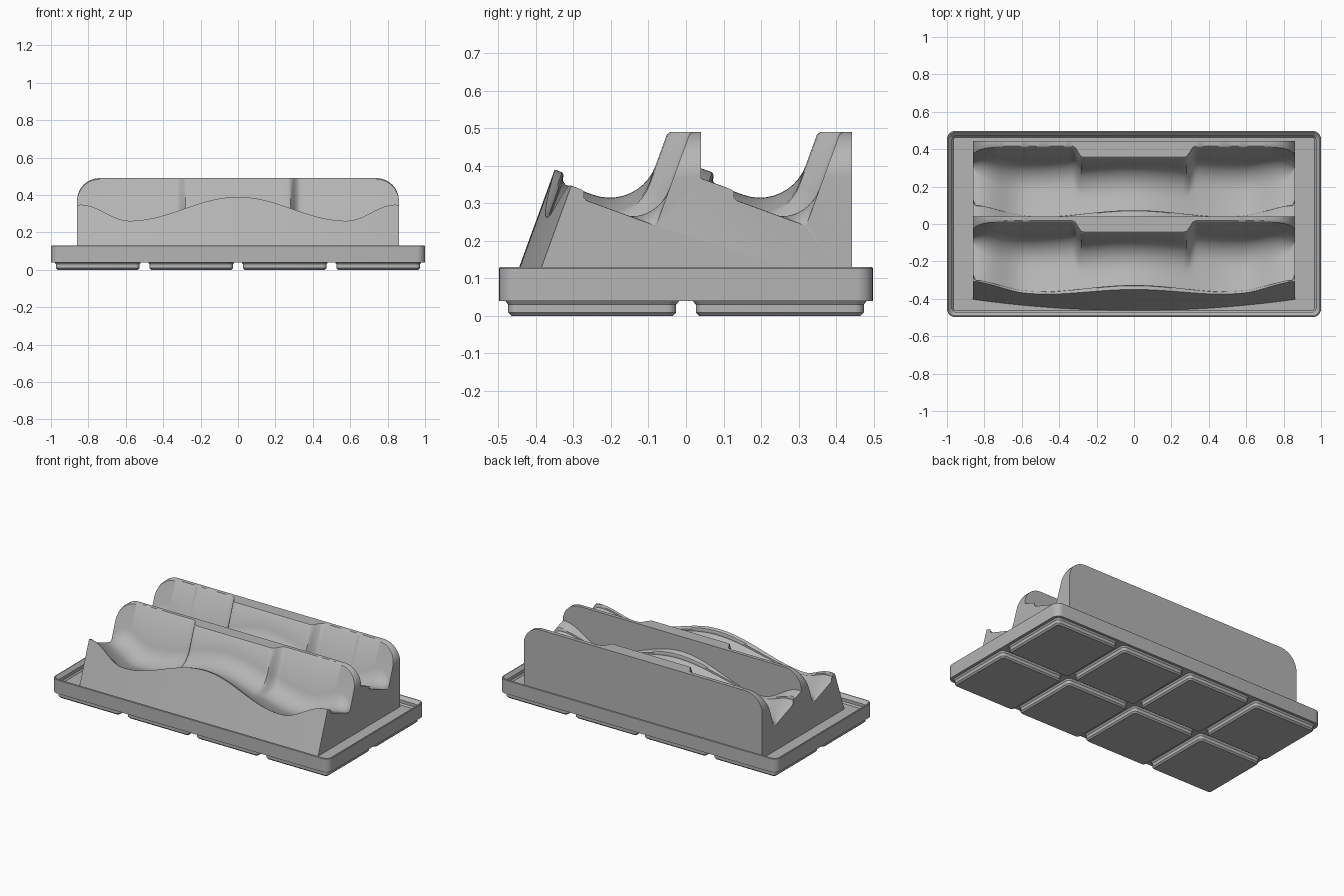
import bpy, bmesh
from math import sin, cos, pi, sqrt, radians

if "Cube" in bpy.data.objects:
    bpy.data.objects.remove(bpy.data.objects["Cube"])

grey = bpy.data.materials.new("plain grey")
grey.use_nodes = True
COLOUR = (0.46, 0.46, 0.46, 1)
grey.diffuse_color = COLOUR
grey.node_tree.nodes["Principled BSDF"].inputs["Base Color"].default_value = COLOUR


def loft(name, loops, angle=30):
    """Skin equal-length closed loops and cap both ends."""
    bm = bmesh.new()
    rows = [[bm.verts.new(p) for p in loop] for loop in loops]
    n = len(rows[0])
    for a, b in zip(rows, rows[1:]):
        for i in range(n):
            j = (i + 1) % n
            bm.faces.new((a[i], a[j], b[j], b[i]))
    bm.faces.new(rows[0])
    bm.faces.new(rows[-1])
    bmesh.ops.recalc_face_normals(bm, faces=bm.faces)
    mesh = bpy.data.meshes.new(name)
    bm.to_mesh(mesh)
    bm.free()
    mesh.materials.append(grey)
    obj = bpy.data.objects.new(name, mesh)
    bpy.context.collection.objects.link(obj)
    bpy.ops.object.select_all(action='DESELECT')
    obj.select_set(True)
    bpy.context.view_layer.objects.active = obj
    bpy.ops.object.shade_smooth_by_angle(angle=radians(angle))
    return obj


def rounded_rect(cx, cy, hx, hy, r, z, steps=6):
    pts = []
    for q, (sx, sy) in enumerate(((1, 1), (-1, 1), (-1, -1), (1, -1))):
        for k in range(steps + 1):
            a = (q + k / steps) * pi / 2
            pts.append((cx + sx * (hx - r) + r * cos(a),
                        cy + sy * (hy - r) + r * sin(a), z))
    return pts


# Tray with a stepped rim around its floor
rim = [(0, 0.04), (0, 0.127), (0.003, 0.13), (0.008, 0.13), (0.028, 0.11),
       (0.028, 0.09), (0.036, 0.08)]
loft("tray", [rounded_rect(0, 0, 1 - d, 0.498 - d, 0.045 - d, z) for d, z in rim])

# Eight feet under the tray
foot = [(0.215, 0), (0.224, 0.009), (0.224, 0.03), (0.235, 0.045)]
for i in range(4):
    for j in range(2):
        loft(f"foot_{i + 1}_{j + 1}",
             [rounded_rect(i * 0.5 - 0.75, j * 0.5 - 0.25, h, h, h - 0.2, z)
              for h, z in foot])

# Cradle body: two reclined pockets, described in tilted seat coordinates
HALF = 0.86
C, S = cos(radians(20)), sin(radians(20))
SEAT_Y, SEAT_Z = -0.08, 0.24
TOP, CORNER = 0.49, 0.12
BASE = 0.075


def ease(a, b, t):
    t = min(max(t, 0), 1)
    return a + (b - a) * (1 - cos(pi * t)) / 2


def height_to_w(z, u):
    return (z - SEAT_Z + u * S) / C


def profile(x):
    ax = abs(x)
    front = -0.305 + 0.056 * (ax / HALF) ** 2
    # Wavy front edge: high in the middle, low at the grips
    if ax < 0.58:
        crest = ease(0.39, 0.262, ax / 0.58)
        depth = ease(0.028, 0.008, ax / 0.58)
    else:
        crest = 0.305 - 0.043 * cos(pi * (ax - 0.58) / 0.26)
        depth = ease(0.008, 0.023, (ax - 0.58) / 0.28)
    lip_w = height_to_w(crest, front)
    floor_w = lip_w - depth
    # Pocket ends are rounded in plan
    t = min(max((ax - 0.72) / 0.14, 0), 1)
    bend = sqrt(1 - t * t)
    lip_u = max(-0.278 + 0.067 * (1 - bend), front + 0.012)
    radius = max(0.13 * bend, 0.004)
    wall_u = ease(-0.056, 0, (ax - 0.275) / 0.05)
    over = max(ax - HALF + CORNER, 0)
    top = TOP - CORNER + sqrt(max(CORNER ** 2 - over ** 2, 0))

    pts = []
    for row, back in enumerate((0.04, 0.443)):
        oy = SEAT_Y + 0.4 * row

        def add(u, w):
            pts.append((x, oy + u * C + w * S, SEAT_Z - u * S + w * C))

        if row == 0:
            add(front, height_to_w(BASE, front))
            add(front, lip_w)
        else:
            add((0.04 - oy - lip_w * S) / C, lip_w)
        # Rounded lip, then the drop into the pocket
        add(lip_u - 0.006, lip_w)
        add(lip_u, lip_w - depth * 0.2)
        add(lip_u + 0.004, floor_w + depth * 0.25)
        add(lip_u + 0.014, floor_w)
        # Fillet from the seat up into the back rest
        for k in range(11):
            a = k / 10 * pi / 2
            add(wall_u - radius + radius * sin(a),
                floor_w + radius * (1 - cos(a)))
        add(wall_u, height_to_w(top - 0.006, wall_u))
        w = height_to_w(top, wall_u)
        add(wall_u + 0.006, w + 0.006 * S / C)
        pts.append((x, back, top))
    pts.append((x, 0.443, BASE))
    return pts


STATIONS = 160
loft("cradle_body", [profile(HALF * sin(pi * (k / STATIONS - 0.5)))
                     for k in range(STATIONS + 1)], 35)
